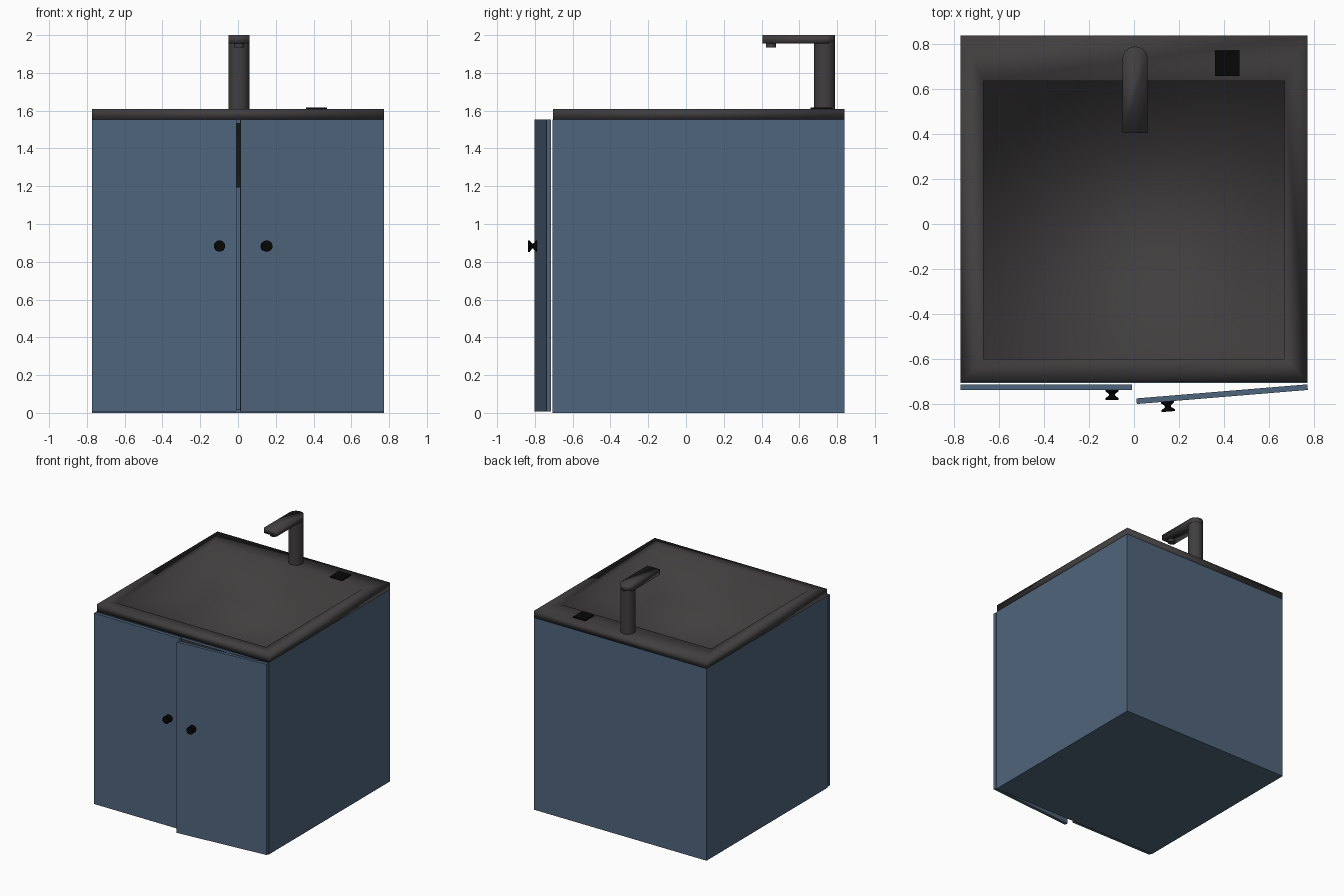
import bpy, bmesh, math
from mathutils import Matrix, Vector

if "Cube" in bpy.data.objects:
    bpy.data.objects.remove(bpy.data.objects["Cube"])


def material(name, rgb):
    m = bpy.data.materials.new(name)
    m.diffuse_color = (*rgb, 1)
    m.use_nodes = True
    m.node_tree.nodes["Principled BSDF"].inputs["Base Color"].default_value = m.diffuse_color
    return m


BLUE = material("blue_paint", (0.078, 0.128, 0.20))
DARK = material("dark_metal", (0.052, 0.048, 0.048))
BLACK = material("black", (0.002, 0.002, 0.002))


def finish(name, bm, mat, smooth=None):
    bmesh.ops.recalc_face_normals(bm, faces=bm.faces)
    me = bpy.data.meshes.new(name)
    bm.to_mesh(me)
    bm.free()
    me.materials.append(mat)
    ob = bpy.data.objects.new(name, me)
    bpy.context.collection.objects.link(ob)
    if smooth is not None:
        bpy.ops.object.select_all(action='DESELECT')
        ob.select_set(True)
        bpy.context.view_layer.objects.active = ob
        bpy.ops.object.shade_smooth_by_angle(angle=math.radians(smooth))
    return ob


def add_box(bm, lo, hi):
    lo, hi = Vector(lo), Vector(hi)
    mat = Matrix.Translation((lo + hi) / 2) @ Matrix.Diagonal((*(hi - lo), 1))
    bmesh.ops.create_cube(bm, size=1, matrix=mat)


def box(name, lo, hi, mat):
    bm = bmesh.new()
    add_box(bm, lo, hi)
    return finish(name, bm, mat)


def cylinder(name, center, r, z0, z1, mat):
    bm = bmesh.new()
    bmesh.ops.create_cone(bm, cap_ends=True, segments=32, radius1=r, radius2=r, depth=z1 - z0,
                          matrix=Matrix.Translation((*center, (z0 + z1) / 2)))
    return finish(name, bm, mat, 35)


def push_face(bm, face, offset):
    """Extrude one face along an offset vector."""
    res = bmesh.ops.extrude_discrete_faces(bm, faces=[face])
    bmesh.ops.translate(bm, vec=offset, verts=res['faces'][0].verts)


# cabinet: box hollowed from the front, open below the basin
bm = bmesh.new()
add_box(bm, (-0.772, -0.708, 0), (0.772, 0.84, 1.554))
front = min(bm.faces, key=lambda f: f.calc_center_median().y)
bmesh.ops.inset_region(bm, faces=[front], thickness=0.03)
push_face(bm, front, (0, 1.515, 0))
tops = [f for f in bm.faces if abs(f.normal.z) > 0.9 and f.calc_center_median().z > 1.5]
bmesh.ops.delete(bm, geom=tops, context='FACES_ONLY')
finish("cabinet", bm, BLUE)

# basin: thin slab with a deep bowl and its outer shell below
DEPTH = 0.4
bm = bmesh.new()
add_box(bm, (-0.772, -0.703, 1.554), (0.772, 0.84, 1.61))
top = max(bm.faces, key=lambda f: f.calc_center_median().z)
bottom = min(bm.faces, key=lambda f: f.calc_center_median().z)
for face, grow, drop in ((top, 0, DEPTH), (bottom, 0.01, DEPTH - 0.04)):
    bmesh.ops.inset_region(bm, faces=[face], thickness=0.1)
    for v in face.verts:
        v.co.x = math.copysign(0.67 + grow, v.co.x)
        v.co.y = 0.636 + grow if v.co.y > 0 else -0.6 - grow
    push_face(bm, face, (0, 0, -drop))
finish("basin", bm, DARK, 180)

# knob profile: radius, distance from the door
KNOB = [(0, 0), (0.029, 0), (0.029, 0.006), (0.014, 0.018), (0.014, 0.025),
        (0.030, 0.037), (0.030, 0.045), (0, 0.045)]


# doors, each hinged on its outer edge and carrying a knob
def door(side, sign, angle, knob_dist):
    hinge = Matrix.Translation((sign * 0.772, -0.714, 0)) @ Matrix.Rotation(sign * angle, 4, 'Z')
    xs = sorted((0, -sign * 0.764))
    panel = box(side + "_door", (xs[0], -0.025, 0.008), (xs[1], 0, 1.552), BLUE)
    panel.matrix_world = hinge
    bm = bmesh.new()
    vs = [bm.verts.new((r, -d, 0)) for r, d in KNOB]
    es = [bm.edges.new(p) for p in zip(vs, vs[1:])]
    bmesh.ops.spin(bm, geom=vs + es, cent=(0, 0, 0), axis=(0, 1, 0),
                   angle=math.tau, steps=20, use_duplicate=False)
    bmesh.ops.remove_doubles(bm, verts=bm.verts, dist=1e-4)
    knob = finish(side + "_knob", bm, BLACK, 35)
    knob.matrix_world = hinge @ Matrix.Translation((-sign * knob_dist, -0.025, 0.883))


door("left", -1, 0, 0.674)
door("right", 1, math.radians(4.7), 0.627)

# faucet: round post, flat spout with rounded back, small nozzle
R, XC, YC = 0.056, 0.005, 0.734
cylinder("faucet_post", (XC, YC), R, 1.605, 1.96, DARK)
outline = [(XC + R * math.cos(i * math.pi / 16), YC + R * math.sin(i * math.pi / 16))
           for i in range(17)]
outline += [(XC - R, 0.406), (XC + R, 0.406)]
bm = bmesh.new()
face = bm.faces.new([bm.verts.new((x, y, 1.956)) for x, y in outline])
res = bmesh.ops.extrude_face_region(bm, geom=[face])
bmesh.ops.translate(bm, vec=(0, 0, 0.044),
                    verts=[g for g in res['geom'] if isinstance(g, bmesh.types.BMVert)])
finish("faucet_spout", bm, DARK, 180)
cylinder("faucet_nozzle", (XC, 0.45), 0.027, 1.935, 1.958, DARK)

# square control plate on the rear deck
box("control_plate", (0.36, 0.66, 1.608), (0.47, 0.773, 1.618), BLACK)
